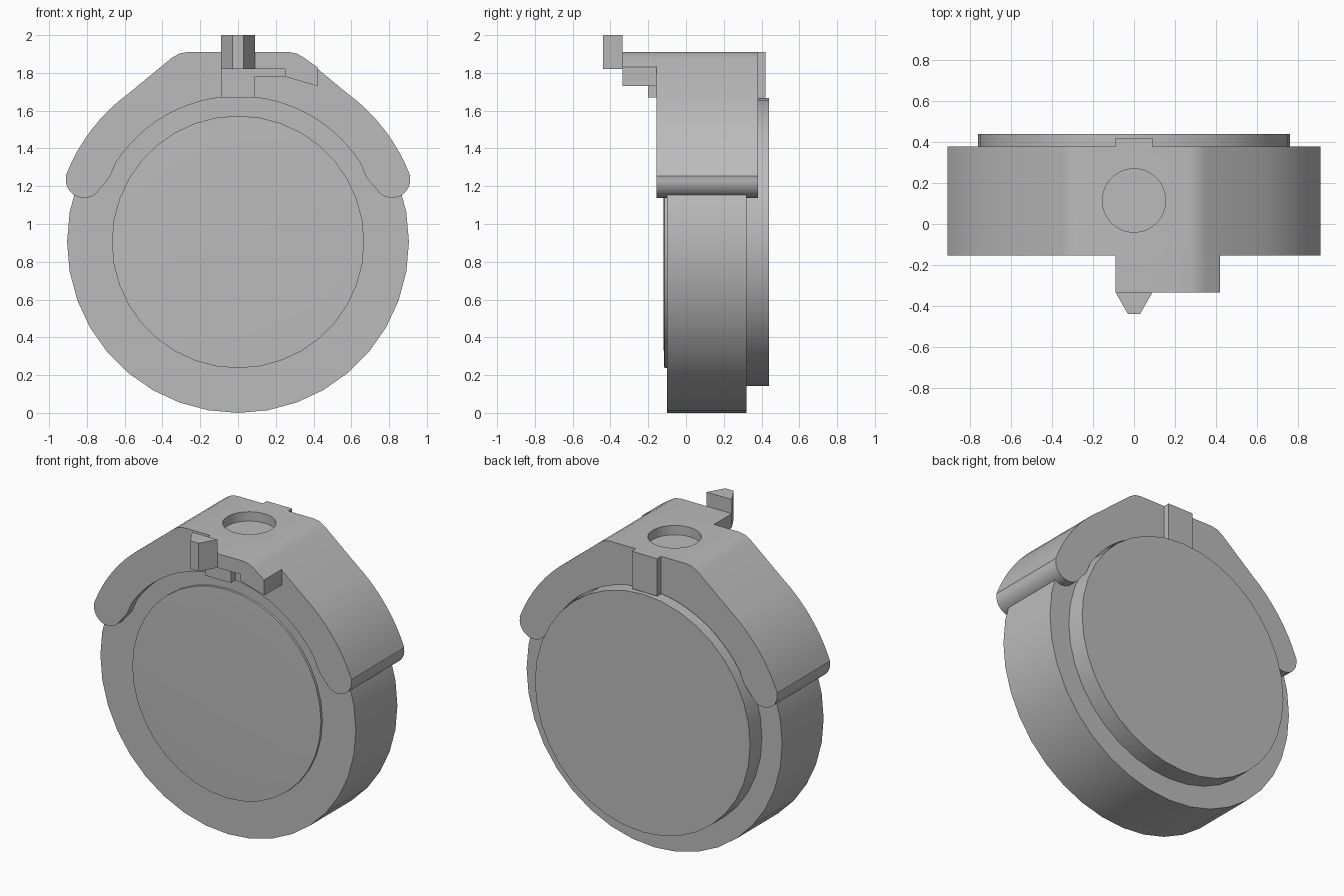
import bpy, bmesh
from math import sin, cos, radians, pi
from mathutils import Vector

cube = bpy.data.objects.get("Cube")
if cube:
    bpy.data.objects.remove(cube, do_unlink=True)

grey = bpy.data.materials.new("plain grey")
grey.use_nodes = True
colour = (0.5, 0.5, 0.5, 1)
grey.diffuse_color = colour
grey.node_tree.nodes["Principled BSDF"].inputs["Base Color"].default_value = colour

CENTRE = 0.905   # height of the disc axis


def finish(ob, name):
    ob.name = name
    ob.data.materials.clear()
    ob.data.materials.append(grey)
    bpy.ops.object.select_all(action='DESELECT')
    ob.select_set(True)
    bpy.context.view_layer.objects.active = ob
    bpy.ops.object.shade_smooth_by_angle(angle=radians(30))
    return ob


def disc(name, r_front, r_back, y_front, y_back):
    bpy.ops.mesh.primitive_cone_add(
        vertices=36, radius1=r_back, radius2=r_front, depth=y_back - y_front,
        location=(0, (y_front + y_back) / 2, CENTRE), rotation=(pi / 2, 0, 0))
    return finish(bpy.context.object, name)


def extrude(name, profile, start, end, axis='Y'):
    """Extrude a 2D outline along Y (x, z points) or Z (x, y points)."""
    bm = bmesh.new()
    place = (lambda a, b: (a, start, b)) if axis == 'Y' else (lambda a, b: (a, b, start))
    face = bm.faces.new([bm.verts.new(place(a, b)) for a, b in profile])
    moved = bmesh.ops.extrude_face_region(bm, geom=[face])["geom"]
    shift = Vector((0, end - start, 0)) if axis == 'Y' else Vector((0, 0, end - start))
    bmesh.ops.translate(bm, vec=shift, verts=[v for v in moved if isinstance(v, bmesh.types.BMVert)])
    bmesh.ops.recalc_face_normals(bm, faces=bm.faces)
    mesh = bpy.data.meshes.new(name)
    bm.to_mesh(mesh)
    bm.free()
    ob = bpy.data.objects.new(name, mesh)
    bpy.context.collection.objects.link(ob)
    return finish(ob, name)


def arc(cx, cz, r, a0, a1, steps):
    angles = [radians(a0 + (a1 - a0) * i / steps) for i in range(steps + 1)]
    return [(cx + r * cos(a), cz + r * sin(a)) for a in angles]


def box(x0, x1, z0, z1):
    return [(x0, z0), (x1, z0), (x1, z1), (x0, z1)]


# Round body, front plate with a shallow dome, and rear cover
disc("body_disc", 0.905, 0.905, -0.10, 0.32)
disc("front_plate", 0.668, 0.668, -0.115, -0.10)
disc("front_plate_dome", 0.5, 0.668, -0.12, -0.115)
disc("rear_cover", 0.762, 0.762, 0.32, 0.44)

# Saddle bracket: half outline from top centre, round the tip, to inner centre
shoulder = [(0.27, 1.91), (0.31, 1.903), (0.35, 1.88)]
half = (shoulder
        + arc(0, CENTRE, 0.977, 54, 21, 8)
        + arc(0.815, 1.235, 0.097, 10, -150, 12)
        + [(0.68, 1.247)]
        + arc(0, CENTRE, 0.771, 33, 84, 11))
inner_top = [(0, CENTRE + 0.771)]
mirrored = [(-x, z) for x, z in reversed(half)]
bracket = extrude("saddle_bracket", half + inner_top + mirrored, -0.155, 0.38)

# Blind round socket in the top of the bracket
bpy.ops.mesh.primitive_cylinder_add(vertices=40, radius=0.155, depth=0.2,
                                    location=(0, 0.115, 1.95))
cutter = bpy.context.object
cutter.hide_render = True
cut = bracket.modifiers.new("socket", 'BOOLEAN')
cut.object = cutter
cut.operation = 'DIFFERENCE'
cut.solver = 'EXACT'
bpy.context.view_layer.objects.active = bracket
bpy.ops.object.modifier_move_to_index(modifier="socket", index=0)
bpy.ops.object.modifier_apply(modifier="socket")
bpy.data.objects.remove(cutter, do_unlink=True)

# Rear key on the bracket
extrude("rear_key", box(-0.09, 0.09, 1.67, 1.91), 0.38, 0.42)

# Forward arm, flush with the bracket top and hooked down on the left
arm = [(-0.09, 1.82), (-0.09, 1.91)] + shoulder + [
    (0.42, 1.83), (0.42, 1.73), (0.25, 1.78), (0.25, 1.82)]
extrude("front_arm", arm, -0.335, -0.155)

# Small stepped support under the arm
support = [(-0.09, 1.67), (0.09, 1.67), (0.09, 1.78), (0.25, 1.78),
           (0.25, 1.82), (-0.09, 1.82)]
extrude("arm_support", support, -0.20, -0.155)

# Tapered pointer at the end of the arm
pointer = [(-0.09, -0.335), (-0.03, -0.44), (0.03, -0.44), (0.09, -0.335)]
extrude("pointer", pointer, 1.82, 2.0, axis='Z')
